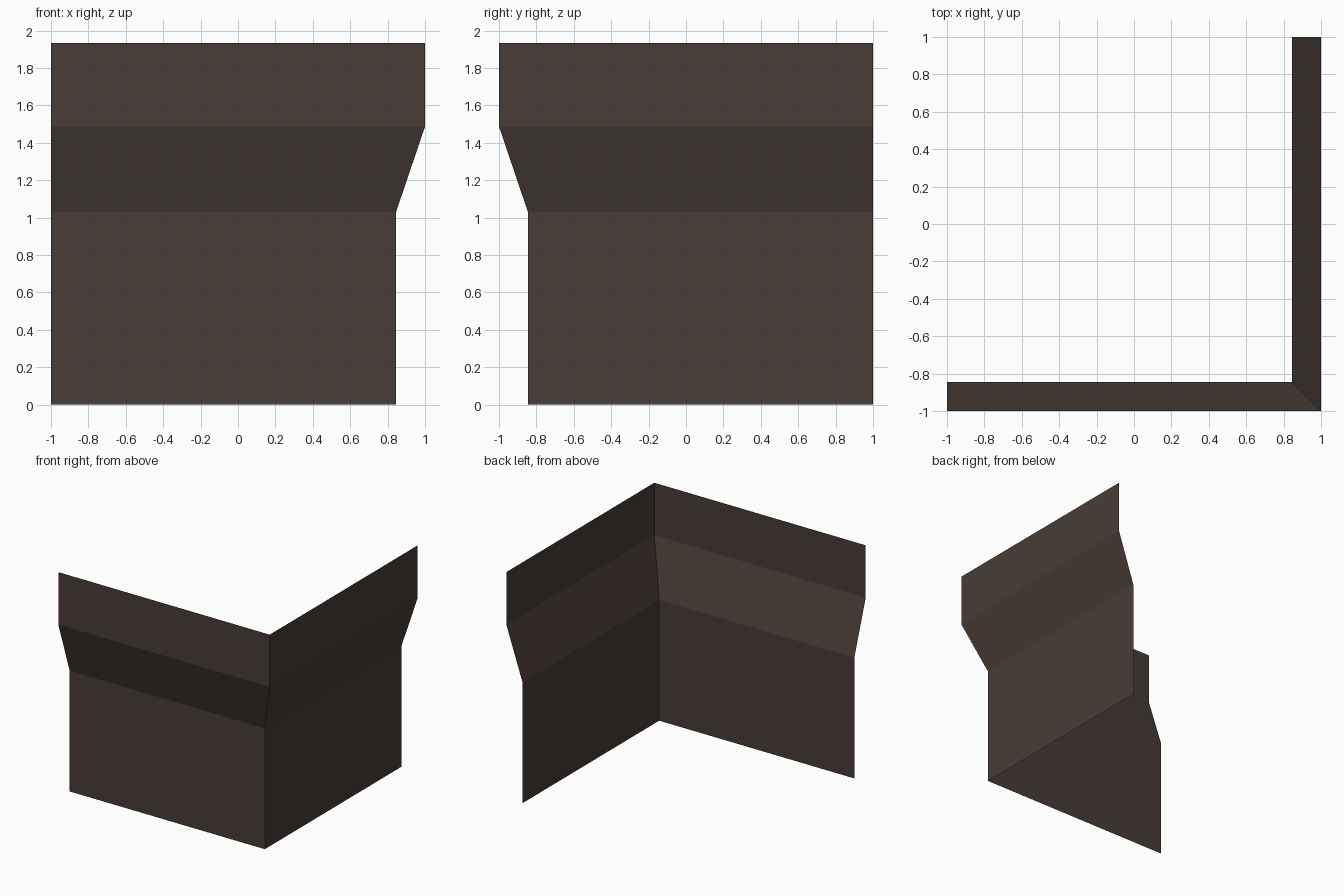
import bpy, bmesh

if "Cube" in bpy.data.objects:
    bpy.data.objects.remove(bpy.data.objects["Cube"])

# One dark brown colour for the whole wall
brown = bpy.data.materials.new("dark_brown")
brown.diffuse_color = (0.065, 0.045, 0.038, 1.0)
brown.use_nodes = True
brown.node_tree.nodes["Principled BSDF"].inputs["Base Color"].default_value = brown.diffuse_color

# Wall profile: (distance outward from centre, height)
profile = [(0.846, 0.0), (0.846, 1.032), (1.0, 1.487), (1.0, 1.934)]

# Sweep the profile along an L path: left end, mitred corner, back end
path = [lambda d: (-1.0, -d), lambda d: (d, -d), lambda d: (d, 1.0)]

bm = bmesh.new()
columns = [[bm.verts.new((*station(d), z)) for d, z in profile]
           for station in path]
for a, b in zip(columns, columns[1:]):
    for i in range(len(profile) - 1):
        bm.faces.new((a[i], b[i], b[i + 1], a[i + 1]))  # facing outward

mesh = bpy.data.meshes.new("corner_wall")
bm.to_mesh(mesh)
bm.free()
mesh.materials.append(brown)
wall = bpy.data.objects.new("corner_wall", mesh)
bpy.context.collection.objects.link(wall)
